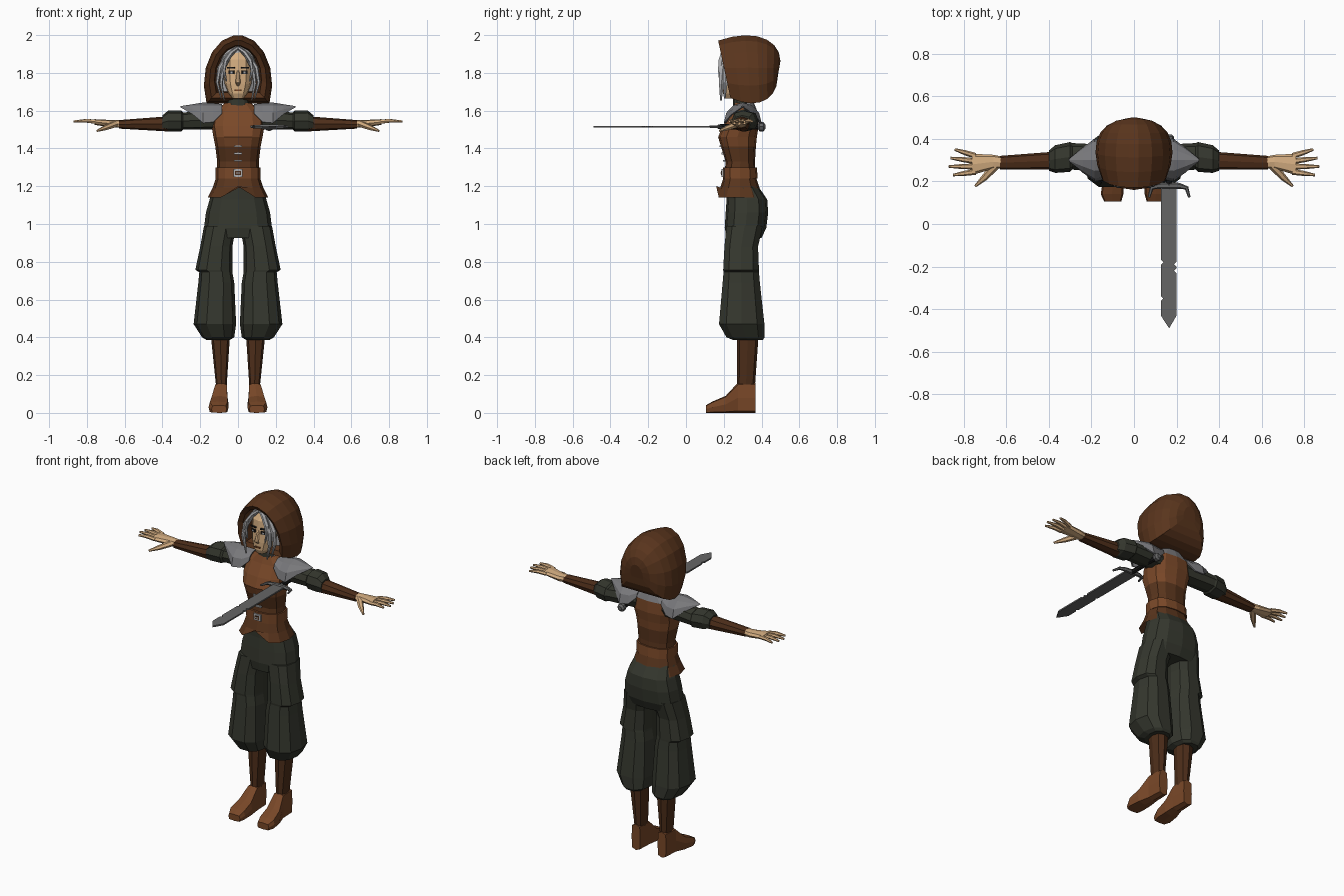
import bpy, bmesh, math
from mathutils import Vector

cube = bpy.data.objects.get("Cube")
if cube:
    bpy.data.objects.remove(cube)


def material(name, red, green, blue):
    colour = (red, green, blue, 1)
    mat = bpy.data.materials.new(name)
    mat.use_nodes = True
    mat.diffuse_color = colour
    mat.node_tree.nodes["Principled BSDF"].inputs["Base Color"].default_value = colour
    return mat


hood_brown = material("hood brown", .1, .035, .012)
tan = material("tan leather", .19, .064, .021)
dark = material("dark leather", .075, .027, .01)
cloth = material("green black cloth", .035, .038, .027)
skin = material("skin", .66, .42, .22)
silver = material("silver hair", .42, .42, .43)
steel = material("steel", .19, .19, .2)
blade_grey = material("blade grey", .13, .13, .13)
black = material("black", .01, .01, .01)


def finish(name, bm, mats, rule=None):
    """Turn a bmesh into an object; rule(face centre) picks the material."""
    bmesh.ops.recalc_face_normals(bm, faces=bm.faces)
    if rule:
        for face in bm.faces:
            face.material_index = rule(face.calc_center_median())
    mesh = bpy.data.meshes.new(name)
    bm.to_mesh(mesh)
    bm.free()
    for mat in mats if isinstance(mats, list) else [mats]:
        mesh.materials.append(mat)
    ob = bpy.data.objects.new(name, mesh)
    bpy.context.collection.objects.link(ob)
    return ob


def surface(name, rows, mats, closed=True, caps=True, rule=None):
    """Bridge rows of points into a skin."""
    bm = bmesh.new()
    verts = [[bm.verts.new(point) for point in row] for row in rows]
    count = len(rows[0])
    for lower, upper in zip(verts, verts[1:]):
        for i in range(count if closed else count - 1):
            j = (i + 1) % count
            bm.faces.new((lower[i], lower[j], upper[j], upper[i]))
    if caps and closed:
        bm.faces.new(verts[0])
        bm.faces.new(verts[-1])
    return finish(name, bm, mats, rule)


AXES = {"x": lambda t, a, b: (t, a, b),
        "y": lambda t, a, b: (a, t, b),
        "z": lambda t, a, b: (a, b, t)}


def rings(rows, axis="z", sides=12, power=.8, mirror=1):
    """Rows are (position, min a, max a, min b, max b); low power is boxier."""
    def bulge(value):
        return math.copysign(abs(value) ** power, value) if abs(value) > 1e-6 else 0

    result = []
    for t, a_min, a_max, b_min, b_max in rows:
        ring = []
        for i in range(sides):
            angle = math.tau * i / sides
            a = (a_min + a_max + (a_max - a_min) * bulge(math.cos(angle))) / 2
            b = (b_min + b_max + (b_max - b_min) * bulge(math.sin(angle))) / 2
            x, y, z = AXES[axis](t, a, b)
            ring.append((x * mirror, y, z))
        result.append(ring)
    return result


def body(*rows):
    """Rings symmetric in x from (height, half width, min y, max y)."""
    return rings([(z, -half, half, front, back) for z, half, front, back in rows])


def tube(name, points, sizes, mat, mirror=1, sides=6, up=(0, 0, 1)):
    """Tapered tube along points; sizes are (sideways, upward) radii."""
    path = [Vector((x * mirror, y, z)) for x, y, z in points]
    rows = []
    for i, (point, (wide, high)) in enumerate(zip(path, sizes)):
        tangent = (path[min(i + 1, len(path) - 1)] - path[max(i - 1, 0)]).normalized()
        across = tangent.cross(Vector(up)).normalized()
        over = across.cross(tangent)
        angles = [math.tau * k / sides for k in range(sides)]
        rows.append([point + across * wide * math.cos(w) + over * high * math.sin(w) for w in angles])
    return surface(name, rows, mat)


def box(name, centre, size, mat, turn=0):
    bm = bmesh.new()
    bmesh.ops.create_cube(bm, size=1)
    bmesh.ops.scale(bm, vec=size, verts=bm.verts)
    ob = finish(name, bm, mat)
    ob.location = centre
    ob.rotation_euler.z = turn


# Vest with steel at the nape, collar, belt and hem notched at the front
surface("vest", body((1.23, .115, .2, .37), (1.33, .11, .21, .365), (1.41, .12, .185, .37),
                     (1.46, .13, .17, .375), (1.52, .14, .195, .385), (1.59, .13, .235, .38),
                     (1.64, .07, .255, .36)),
        [hood_brown, tan, steel],
        rule=lambda centre: 2 if centre.z > 1.6 and centre.y > .3 else int(centre.z > 1.42))
surface("collar", body((1.56, .085, .235, .37), (1.62, .06, .25, .35), (1.69, .055, .25, .35)), cloth)
surface("belt", body((1.24, .12, .195, .38), (1.3, .12, .195, .375)), tan)
hem = body((1.25, .115, .2, .37), (1.19, .135, .18, .39), (1.14, .16, .16, .41))
front = min(range(len(hem[-1])), key=lambda i: hem[-1][i][1])
hem[-1][front] = Vector(hem[-1][front]) + Vector((0, 0, .06))
surface("vest_hem", hem, hood_brown, caps=False)
box("buckle", (0, .195, 1.27), (.05, .012, .04), silver)
box("buckle_hole", (0, .188, 1.27), (.03, .006, .02), dark)
box("buckle_pin", (0, .186, 1.27), (.02, .006, .006), silver)
for i in range(3):
    box(f"clasp_{i + 1}", (0, .203 - .01 * i, 1.335 + .038 * i), (.042, .012, .009), silver)

# Trouser seat
surface("trouser_seat", body((.925, .165, .215, .4), (.98, .18, .205, .425), (1.06, .17, .21, .435),
                             (1.13, .15, .215, .43), (1.21, .125, .215, .375)), cloth)


def build_leg(side, mirror):
    # Baggy trouser leg with a pocket ledge, shin and shoe
    leg = [(.385, .045, .165, .25, .41), (.4, .02, .19, .21, .42), (.47, .01, .235, .17, .42),
           (.69, .02, .21, .19, .395), (.745, .03, .205, .195, .39), (.757, .03, .226, .193, .39),
           (.88, .03, .2, .2, .385), (.99, .01, .18, .21, .41)]
    shin = [(.14, .06, .116, .27, .365), (.42, .042, .145, .27, .385)]
    shoe = [(.105, .06, .14, 0, .04), (.14, .05, .156, 0, .06), (.21, .05, .146, 0, .09),
            (.275, .055, .125, 0, .16), (.368, .06, .12, 0, .16)]
    surface(side + "_trouser_leg", rings(leg, sides=10, mirror=mirror), cloth)
    surface(side + "_shin", rings(shin, sides=8, mirror=mirror), dark)
    surface(side + "_shoe", rings(shoe, "y", 8, power=.4, mirror=mirror), tan)


def build_arm(side, mirror):
    # Sleeve with elbow cuff, bracer and palm
    sleeve = [(.09, .25, .37, 1.5, 1.61), (.29, .255, .38, 1.5, 1.59), (.3, .245, .385, 1.49, 1.6),
              (.37, .24, .37, 1.49, 1.6), (.4, .25, .345, 1.5, 1.575)]
    bracer = [(.37, .255, .34, 1.49, 1.57), (.63, .255, .32, 1.505, 1.55)]
    palm = [(.61, .26, .315, 1.51, 1.55), (.66, .26, .325, 1.51, 1.55), (.76, .23, .33, 1.525, 1.555)]
    for part, rows, mat in (("sleeve", sleeve, cloth), ("bracer", bracer, dark), ("palm", palm, skin)):
        surface(f"{side}_{part}", rings(rows, "x", 8, mirror=mirror), mat)

    # Fanned fingers and a lowered thumb
    for i in range(4):
        root = Vector((.745, .32 - .025 * i, 1.54))
        tip = Vector((.876 - .02 * abs(i - 1.7), .35 - .04 * i, 1.543))
        knuckle = root.lerp(tip, .5) + Vector((0, 0, .005))
        tube(f"{side}_finger_{i + 1}", [root, knuckle, tip],
             [(.014, .012), (.012, .011), (.006, .006)], skin, mirror)
    tube(side + "_thumb", [(.65, .275, 1.53), (.7, .22, 1.51), (.745, .178, 1.493)],
         [(.02, .018), (.016, .014), (.006, .006)], skin, mirror)

    # Pointed shoulder plate
    plate = []
    for x, depth, low, high in ((.085, .07, 1.585, 1.635), (.13, .09, 1.54, 1.64), (.185, .1, 1.535, 1.643),
                                (.24, .06, 1.58, 1.634), (.305, .006, 1.618, 1.624)):
        angles = [math.pi * k / 6 for k in range(7)]
        plate.append([(x * mirror, .3 - depth * math.cos(w), low + (high - low) * math.sin(w))
                      for w in angles])
    pad = surface(side + "_shoulder_plate", plate, steel, closed=False)
    pad.modifiers.new("thickness", "SOLIDIFY").thickness = .008


FACING = (0, 1, 0)


def build_face(side, mirror):
    # Eye, brow and hair locks swept down from the parting
    turn = .3 * mirror
    box(side + "_eye", (.034 * mirror, .2035, 1.803), (.032, .009, .018), black, turn)
    box(side + "_iris", (.034 * mirror, .1995, 1.802), (.012, .005, .01), silver, turn)
    box(side + "_brow", (.036 * mirror, .205, 1.826), (.042, .009, .008), black, turn)
    for name, reach, y, drop in (("front", .09, .185, .28), ("outer", .11, .205, .27), ("fringe", .075, .18, .18)):
        path, sizes = [], []
        for k in range(5):
            f = k / 4
            path.append((reach * math.sin(2.2 * f), y + .04 * (1 - f) ** 2, 1.935 - drop * f ** 1.3))
            radius = .021 * math.sin(.7 + 2.2 * f)
            sizes.append((radius * .6, radius))
        tube(f"{side}_{name}_lock", path, sizes, silver, mirror, up=FACING)


for side, mirror in (("left", 1), ("right", -1)):
    build_leg(side, mirror)
    build_arm(side, mirror)
    build_face(side, mirror)

# Head, nose, mouth and hair cap
surface("head", body((1.665, .03, .207, .28), (1.69, .05, .196, .31), (1.74, .07, .195, .345),
                     (1.8, .077, .198, .365), (1.87, .074, .203, .37), (1.92, .045, .235, .34)), skin)
tube("nose", [(0, .203, 1.81), (0, .184, 1.748), (0, .198, 1.735)],
     [(.007, .007), (.014, .01), (.008, .006)], skin, up=FACING)
box("mouth", (0, .195, 1.708), (.036, .009, .008), tan)
surface("hair_cap", body((1.68, .09, .27, .39), (1.8, .1, .26, .41), (1.89, .09, .225, .4),
                         (1.945, .04, .23, .35)), silver)


def hood_arch(swell, y_low, y_top):
    """Horseshoe outline, leaning from y_low at the hem to y_top at the crown."""
    half = []
    for k in range(6):
        angle = -.4 + .37 * k
        height = .28 + .72 * math.sin(angle)
        half.append((swell * math.cos(angle), y_low + (y_top - y_low) * height,
                     1.82 + swell * (2 * height - 1)))
    return half + [(-x, y, z) for x, y, z in reversed(half)]


# Hood from the deep lining, round the rim, to the back
hood = [hood_arch(.11, .33, .33), hood_arch(.125, .245, .19)]
for k in range(8):
    f = k / 7
    ease = math.sin(f * math.pi / 2)
    hood.append(hood_arch(.181 * math.sin(1 + 1.9 * f), .235 + .25 * ease, .17 + .33 * ease))
surface("hood", hood, hood_brown)


def blade_edge(x, inset, notches):
    """One long side of the blade with small nicks."""
    points = [(x, -.43)]
    for y in notches:
        points += [(x, y - .012), (x - inset, y), (x, y + .012)]
    return points + [(x, .19)]


# Sword: nicked blade, hooked guard, grip and pommel
outline = [(.165, -.49)] + blade_edge(.2, .012, (-.22, -.19))
outline += reversed(blade_edge(.126, -.012, (-.35, -.18)))
bm = bmesh.new()
flat = bm.faces.new([bm.verts.new((x, y, 1.511)) for x, y in outline])
grown = bmesh.ops.extrude_face_region(bm, geom=[flat])["geom"]
bmesh.ops.translate(bm, vec=(0, 0, .009), verts=[v for v in grown if isinstance(v, bmesh.types.BMVert)])
finish("sword_blade", bm, blade_grey)
guard = [(.165 + .095 * math.sin(k * math.pi / 6), .18 - .055 * abs(k / 3) ** 4, 1.515) for k in range(-3, 4)]
tube("sword_guard", guard, [(.018 - .004 * abs(k), .015 - .003 * abs(k)) for k in range(-3, 4)], blade_grey)
tube("sword_grip", [(.165, .18, 1.515), (.165, .39, 1.515)], [(.014, .014)] * 2, black, sides=8)
tube("sword_pommel", [(.165, y, 1.515) for y in (.38, .39, .41, .42)],
     [(r, r) for r in (.012, .024, .024, .012)], blade_grey, sides=8)
